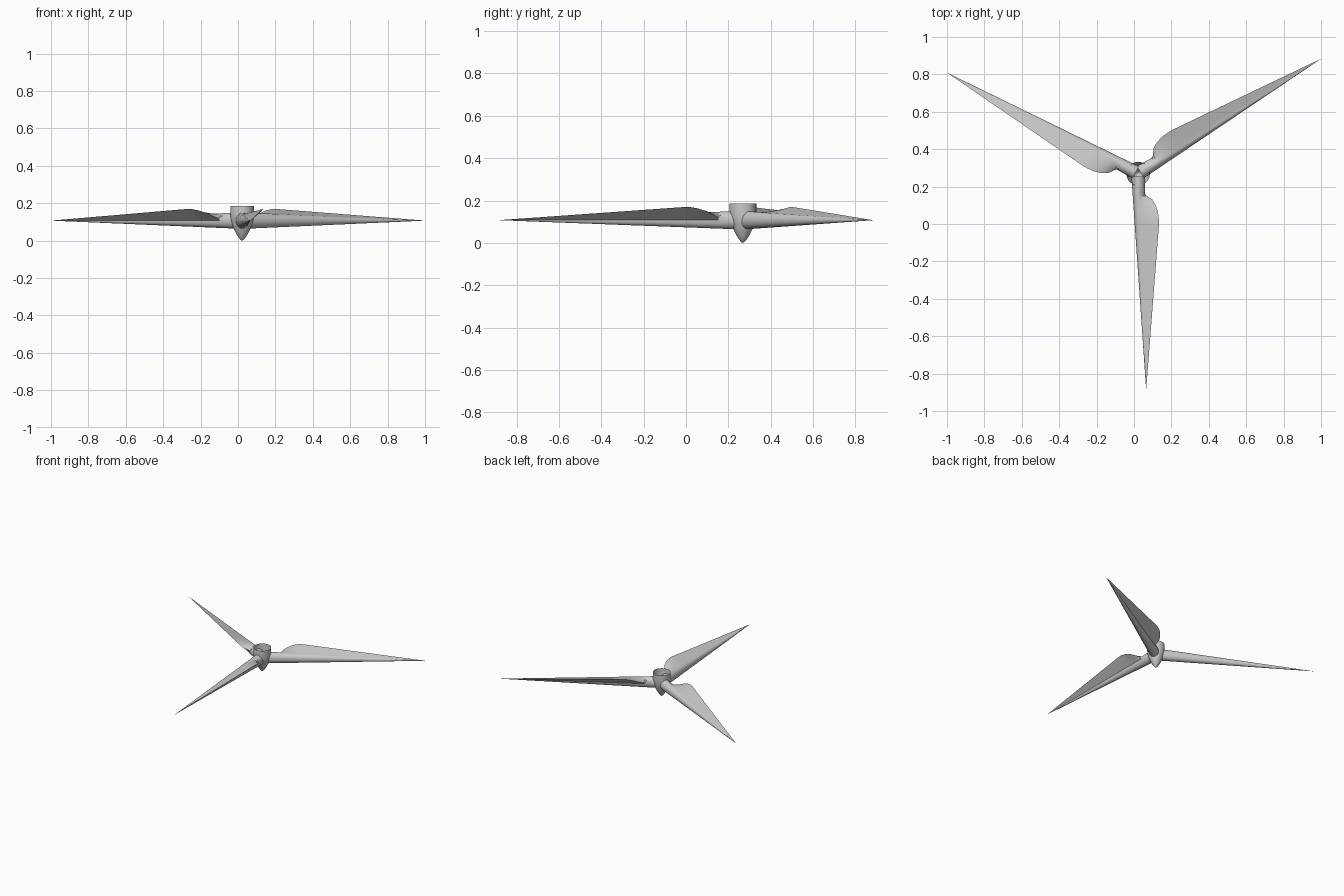
import bpy, bmesh
from math import sin, cos, pi, radians

if "Cube" in bpy.data.objects:
    bpy.data.objects.remove(bpy.data.objects["Cube"])

CX, CY, ZC = 0.022, 0.269, 0.107      # rotor axis and blade height
LENGTH, SWEEP = 1.156, 0.043          # blade radius and sideways drift of the tip


def finish(name, bm):
    bmesh.ops.recalc_face_normals(bm, faces=bm.faces)
    me = bpy.data.meshes.new(name)
    bm.to_mesh(me)
    bm.free()
    ob = bpy.data.objects.new(name, me)
    bpy.context.collection.objects.link(ob)
    bpy.ops.object.select_all(action='DESELECT')
    ob.select_set(True)
    bpy.context.view_layer.objects.active = ob
    bpy.ops.object.shade_smooth_by_angle(angle=radians(35))
    return ob


def loft(bm, rings):
    loops = [[bm.verts.new(p) for p in r] for r in rings]
    for a, b in zip(loops, loops[1:]):
        n = len(a)
        for i in range(n):
            j = (i + 1) % n
            bm.faces.new((a[i], a[j], b[j], b[i]))
    return loops


# Hub: pointed nose below, open rim on top
profile = [(0.063, 0.186), (0.063, 0.14), (0.060, 0.112), (0.053, 0.085),
           (0.042, 0.058), (0.028, 0.031), (0.014, 0.011), (0.005, 0.002)]
bm = bmesh.new()
rings = [[(CX + r * cos(2 * pi * i / 32), CY + r * sin(2 * pi * i / 32), z)
          for i in range(32)] for r, z in profile]
loops = loft(bm, rings)
tip = bm.verts.new((CX, CY, 0))
for i in range(32):
    bm.faces.new((loops[-1][i], loops[-1][(i + 1) % 32], tip))
finish("hub", bm)

# Blade stations: distance, trailing edge sideways, trailing edge height, fin amount
stations = [(0.015, 0, 0, 0), (0.06, 0, 0, 0), (0.105, 0, 0, 0),
            (0.118, 0.05, 0.008, 0.8), (0.14, 0.077, 0.026, 1), (0.17, 0.095, 0.042, 1),
            (0.21, 0.107, 0.055, 1), (0.25, 0.111, 0.062, 1), (0.28, 0.111, 0.062, 1)]
for k in range(1, 9):
    t = k / 8 * 0.997
    stations.append((0.28 + (LENGTH - 0.28) * t, 0.111 + (SWEEP - 0.111) * t,
                     0.062 * (1 - t), 1))


def section(u, tv, tz, fin):
    """Round nose with a thin trailing fin rising from its rear side."""
    t = u / LENGTH
    c, rv, rz = SWEEP * t, 0.037 * (1 - t), 0.044 * (1 - t)
    pts = [(c + rv * cos(a), rz * sin(a))
           for a in (pi / 2 + 1.5 * pi * i / 18 for i in range(19))]
    low, top = pts[-1], pts[0]
    for i in range(1, 8):
        a = pi / 2 * i / 8
        arc = (c + rv * cos(a), rz * sin(a))
        f = i / 4 if i <= 4 else (8 - i) / 4
        base = low if i <= 4 else top
        flat = (base[0] + (tv - base[0]) * f, base[1] + (tz - base[1]) * f)
        pts.append(tuple(arc[n] + (flat[n] - arc[n]) * fin for n in (0, 1)))
    return [(u, v, z) for v, z in pts]


# Three identical blades
for k, ang in enumerate((30, 150, 270)):
    ca, sa = cos(radians(ang)), sin(radians(ang))
    bm = bmesh.new()
    rings = [[(CX + u * ca - v * sa, CY + u * sa + v * ca, ZC + z)
              for u, v, z in section(*s)] for s in stations]
    loops = loft(bm, rings)
    bm.faces.new(loops[0])
    bm.faces.new(loops[-1])
    finish(f"blade_{k + 1}", bm)
